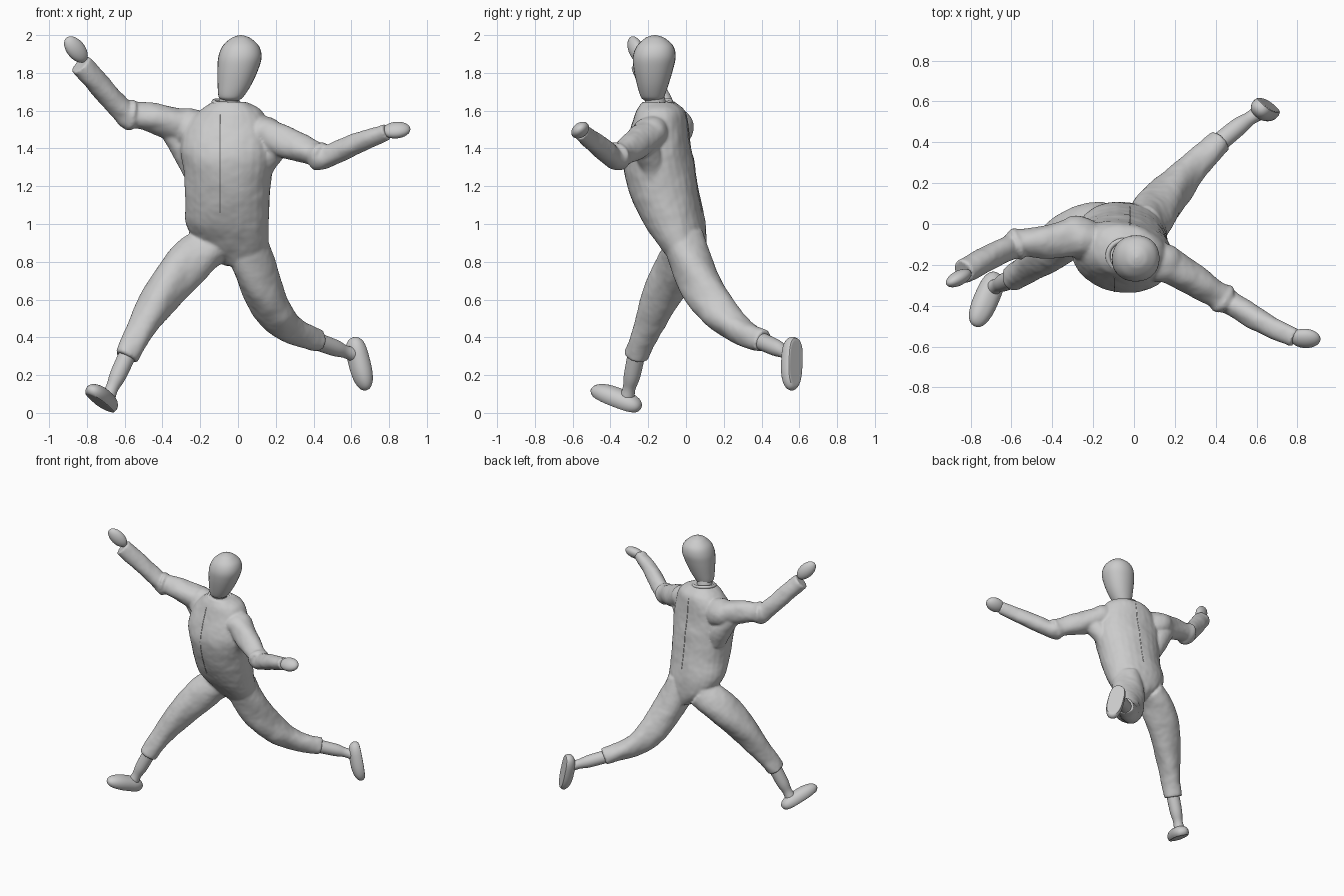
import bpy, bmesh, math
from mathutils import Vector, Matrix

if "Cube" in bpy.data.objects:
    bpy.data.objects.remove(bpy.data.objects["Cube"])

SIDES = 28


def loft(bm, rings):
    """Skin closed rings of points and cap both ends."""
    vs = [[bm.verts.new(p) for p in r] for r in rings]
    n = len(vs[0])
    for a, b in zip(vs, vs[1:]):
        for i in range(n):
            bm.faces.new((a[i], a[(i + 1) % n], b[(i + 1) % n], b[i]))
    bm.faces.new(vs[0][::-1])
    bm.faces.new(vs[-1])


def resample(pts, steps=6):
    """Catmull-Rom through tuples of any length."""
    p = [Vector(q) for q in pts]
    p = [p[0] * 2 - p[1]] + p + [p[-1] * 2 - p[-2]]
    out = []
    for i in range(1, len(p) - 2):
        a, b, c, d = p[i - 1:i + 3]
        for k in range(steps):
            t = k / steps
            out.append(0.5 * (2 * b + (c - a) * t + (2 * a - 5 * b + 4 * c - d) * t * t
                              + (3 * b - a - 3 * c + d) * t ** 3))
    return out + [p[-2]]


def tube(bm, pts, fold=0.0, steps=6):
    """Limb through (x, y, z, radius) points, with optional long spiral folds."""
    s = resample(pts, steps)
    pos = [q.to_3d() for q in s]
    tan = [(pos[min(i + 1, len(s) - 1)] - pos[max(i - 1, 0)]).normalized() for i in range(len(s))]
    u = tan[0].orthogonal().normalized()
    rings = []
    for i, (q, t) in enumerate(zip(s, tan)):
        if i:
            u = tan[i - 1].rotation_difference(t) @ u
        v = t.cross(u)
        ring = []
        for k in range(SIDES):
            a = math.tau * k / SIDES
            r = q[3] * (1 + fold * math.sin(3 * a + i * 0.3))
            ring.append(pos[i] + r * (math.cos(a) * u + math.sin(a) * v))
        rings.append(ring)
    loft(bm, rings)


def stack(bm, levels, yaw=0.0, power=2.0, steps=6):
    """Body through (z, x0, x1, y0, y1) extents."""
    rot = Matrix.Rotation(math.radians(yaw), 3, 'Z')
    rings = []
    ext = resample([l[1:] for l in levels], steps)
    zs = resample([(l[0], 0, 0) for l in levels], steps)
    for e, z in zip(ext, zs):
        c = Vector(((e[0] + e[1]) / 2, (e[2] + e[3]) / 2, z[0]))
        ring = []
        for k in range(SIDES):
            a = math.tau * k / SIDES
            x, y = (math.copysign(abs(f) ** (2 / power), f) for f in (math.cos(a), math.sin(a)))
            ring.append(c + rot @ Vector((x * (e[1] - e[0]) / 2, y * (e[3] - e[2]) / 2, 0)))
        rings.append(ring)
    loft(bm, rings)


def finish(name, bm, angle=50):
    bmesh.ops.recalc_face_normals(bm, faces=bm.faces)
    me = bpy.data.meshes.new(name)
    bm.to_mesh(me)
    bm.free()
    ob = bpy.data.objects.new(name, me)
    bpy.context.collection.objects.link(ob)
    bpy.ops.object.select_all(action='DESELECT')
    ob.select_set(True)
    bpy.context.view_layer.objects.active = ob
    bpy.ops.object.shade_smooth_by_angle(angle=math.radians(angle))
    return ob


def paddle(name, center, forward, up, size, sole=-1.0):
    """Rounded hand or shoe; the underside is cut flat at the sole height."""
    f = Vector(forward).normalized()
    u = Vector(up)
    u = (u - u.dot(f) * f).normalized()
    w = u.cross(f)
    bm = bmesh.new()
    bmesh.ops.create_uvsphere(bm, u_segments=32, v_segments=20, radius=1)
    for v in bm.verts:
        x, y, z = v.co
        if sole > -1:  # fuller outline for a shoe, blunt at the heel
            x = math.copysign(abs(x) ** (0.85 if x > 0 else 0.6), x)
            y = math.copysign(abs(y) ** 0.85, y)
        z = max(z, sole)
        v.co = Vector(center) + f * x * size[0] + w * y * size[1] + u * z * size[2]
    return finish(name, bm, 35)


# One-piece suit: torso, trouser legs and sleeves fused into one cloth surface
bm = bmesh.new()
stack(bm, [(0.78, -0.07, 0.14, -0.06, 0.09), (0.88, -0.20, 0.16, -0.135, 0.105),
           (1.0, -0.275, 0.163, -0.22, 0.10), (1.15, -0.28, 0.168, -0.29, 0.07),
           (1.3, -0.29, 0.182, -0.33, 0.045), (1.40, -0.305, 0.188, -0.325, 0.025),
           (1.52, -0.275, 0.165, -0.285, 0.01), (1.6, -0.205, 0.125, -0.26, -0.01),
           (1.645, -0.135, 0.05, -0.235, -0.06)], yaw=-10, power=2.15)
tube(bm, [(-0.14, 0.0, 0.885, 0.11), (-0.265, -0.035, 0.79, 0.12), (-0.385, -0.11, 0.65, 0.106),
          (-0.48, -0.18, 0.50, 0.083), (-0.55, -0.235, 0.38, 0.067), (-0.592, -0.265, 0.295, 0.063)], 0.05)
tube(bm, [(0.045, -0.02, 0.92, 0.11), (0.075, 0.025, 0.80, 0.112), (0.125, 0.09, 0.66, 0.11),
          (0.19, 0.17, 0.54, 0.098), (0.27, 0.26, 0.455, 0.078), (0.36, 0.345, 0.405, 0.065),
          (0.425, 0.41, 0.378, 0.06)], 0.05)
tube(bm, [(-0.2, -0.09, 1.49, 0.10), (-0.28, -0.065, 1.515, 0.102), (-0.33, -0.07, 1.53, 0.09),
          (-0.44, -0.085, 1.56, 0.08), (-0.535, -0.09, 1.575, 0.068), (-0.575, -0.10, 1.58, 0.08),
          (-0.61, -0.115, 1.60, 0.06), (-0.72, -0.17, 1.72, 0.062), (-0.835, -0.235, 1.845, 0.06)], 0.04)
tube(bm, [(0.07, -0.17, 1.48, 0.09), (0.14, -0.19, 1.475, 0.097), (0.19, -0.215, 1.455, 0.088),
          (0.31, -0.285, 1.41, 0.077), (0.40, -0.34, 1.375, 0.065), (0.435, -0.365, 1.36, 0.077),
          (0.475, -0.39, 1.357, 0.06), (0.62, -0.475, 1.425, 0.055), (0.79, -0.56, 1.49, 0.045)], 0.04)
# loose cloth under the arms
tube(bm, [(-0.23, -0.06, 1.27, 0.06), (-0.265, -0.05, 1.37, 0.075), (-0.345, -0.06, 1.495, 0.065)])
tube(bm, [(0.10, -0.17, 1.22, 0.06), (0.135, -0.185, 1.33, 0.07), (0.22, -0.225, 1.43, 0.065)])
suit = finish("suit", bm)
mod = suit.modifiers.new("Fuse", 'REMESH')
mod.mode = 'VOXEL'
mod.voxel_size = 0.009
mod.use_smooth_shade = True
mod = suit.modifiers.new("Soften", 'SMOOTH')
mod.factor = 0.5
mod.iterations = 5
tex = bpy.data.textures.new("cloth_wrinkles", 'CLOUDS')
tex.noise_scale = 0.14
mod = suit.modifiers.new("Wrinkles", 'DISPLACE')
mod.texture = tex
mod.strength = 0.012
mod.mid_level = 0.45
for m in list(suit.modifiers):
    bpy.ops.object.modifier_apply(modifier=m.name)

# Front seam and back seam following the cloth
for name, side, x in (("front_seam", -1, -0.095), ("back_seam", 1, -0.02)):
    path = []
    for k in range(14):
        z = 1.58 - k * 0.04
        hit, loc, nor, _ = suit.ray_cast(Vector((x, side, z)), Vector((0, -side, 0)))
        if hit:
            path.append((*loc, 0.003))
    bm = bmesh.new()
    tube(bm, path, steps=3)
    finish(name, bm)

# Collar roll
bm = bmesh.new()
ring = [(-0.048 + 0.08 * math.cos(a), -0.155 + 0.075 * math.sin(a),
         1.635 - 0.012 * math.cos(a) + 0.014 * math.sin(a), 0.012)
        for a in (math.tau * k / 12 for k in range(13))]
tube(bm, ring, steps=3)
finish("collar", bm)

# Head and neck
bm = bmesh.new()
stack(bm, [(1.655, -0.085, 0.005, -0.222, -0.125), (1.675, -0.103, 0.03, -0.240, -0.115),
           (1.74, -0.108, 0.072, -0.260, -0.092), (1.82, -0.109, 0.108, -0.277, -0.068),
           (1.885, -0.104, 0.125, -0.281, -0.055), (1.94, -0.083, 0.112, -0.262, -0.066),
           (1.98, -0.042, 0.072, -0.222, -0.106), (1.994, -0.012, 0.042, -0.194, -0.136),
           (2.0, 0.010, 0.018, -0.168, -0.160)], power=2.15)
finish("head", bm)
bm = bmesh.new()
tube(bm, [(-0.055, -0.155, 1.58, 0.06), (-0.05, -0.16, 1.63, 0.056), (-0.042, -0.168, 1.68, 0.052)])
finish("neck", bm)

# Ankles
for name, pts in (
        ("left_ankle", [(-0.575, -0.258, 0.33, 0.047), (-0.635, -0.285, 0.2, 0.044),
                        (-0.665, -0.30, 0.135, 0.034), (-0.685, -0.31, 0.09, 0.038)]),
        ("right_ankle", [(0.40, 0.385, 0.385, 0.047), (0.51, 0.475, 0.345, 0.044),
                         (0.565, 0.515, 0.325, 0.034), (0.61, 0.545, 0.31, 0.038)])):
    bm = bmesh.new()
    tube(bm, pts)
    finish(name, bm)

# Shoes with flat soles
paddle("left_shoe", (-0.724, -0.37, 0.077), (-0.375, -0.863, 0.338), (0.4, 0.17, 0.9),
       (0.15, 0.062, 0.055), -0.5)
paddle("right_shoe", (0.645, 0.562, 0.26), (0.24, -0.04, -0.97), (-0.65, -0.75, -0.1),
       (0.145, 0.06, 0.055), -0.5)

# Mitten hands
paddle("left_hand", (-0.858, -0.265, 1.924), (-0.6, -0.33, 0.72), (0.4, -0.75, -0.1), (0.084, 0.05, 0.036))
paddle("right_hand", (0.838, -0.56, 1.497), (0.98, -0.05, 0.08), (0.0, -0.6, 0.75), (0.075, 0.052, 0.038))
